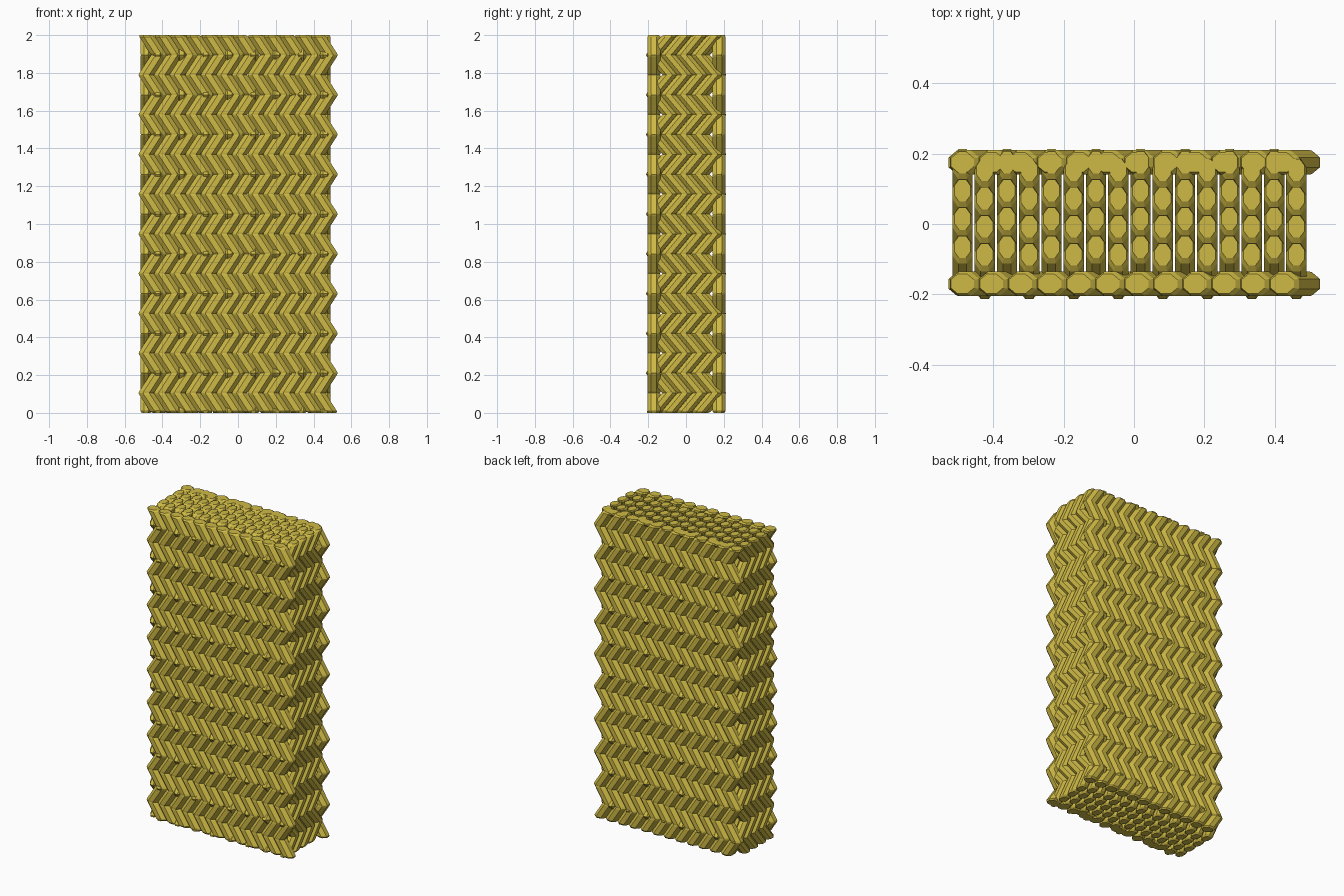
import bpy, bmesh, math

if "Cube" in bpy.data.objects:
    bpy.data.objects.remove(bpy.data.objects["Cube"])

LAYERS = 19
H = 2.0 / LAYERS          # height of one slanted course
SIDES = 8

straw = bpy.data.materials.new("straw_yellow")
straw.diffuse_color = (0.62, 0.49, 0.06, 1)
straw.use_nodes = True
straw.node_tree.nodes["Principled BSDF"].inputs["Base Color"].default_value = straw.diffuse_color


def add_strand(bm, low, high, rx, ry):
    """Zigzag rod between two plan positions, pinched slightly at each course."""
    rings = []
    for i in range(LAYERS):
        a, b = (low, high) if i % 2 == 0 else (high, low)
        for t, s in ((0, 0.8), (0.09, 1), (0.91, 1), (1, 0.8)):
            if t == 0 and i > 0:
                continue
            if 0 < i + t < LAYERS and t in (0, 1):
                s = 0.96
            cx, cy = a[0] + (b[0] - a[0]) * t, a[1] + (b[1] - a[1]) * t
            rings.append([bm.verts.new((
                cx + rx * s * math.cos((k + 0.5) * math.tau / SIDES) * 1.04,
                cy + ry * s * math.sin((k + 0.5) * math.tau / SIDES) * 1.04,
                (i + t) * H)) for k in range(SIDES)])
    for r0, r1 in zip(rings, rings[1:]):
        for k in range(SIDES):
            n = (k + 1) % SIDES
            bm.faces.new((r0[k], r0[n], r1[n], r1[k]))
    bm.faces.new(rings[0][::-1])
    bm.faces.new(rings[-1])


def make_object(name, strands):
    bm = bmesh.new()
    for s in strands:
        add_strand(bm, *s)
    mesh = bpy.data.meshes.new(name)
    bm.to_mesh(mesh)
    bm.free()
    mesh.materials.append(straw)
    bpy.context.collection.objects.link(bpy.data.objects.new(name, mesh))


# front and back sheets: strands zigzag sideways, left at the top
for name, y in (("front_sheet", -0.17), ("back_sheet", 0.175)):
    make_object(name, [((-0.419 + 0.0825 * i, y), (-0.487 + 0.0825 * i, y), 0.043, 0.036)
                       for i in range(12)])

# core: columns of strands zigzag front to back, every other column set forward
core = []
for c in range(16):
    x = -0.487 + 0.0632 * c
    for r in range(4):
        y = 0.175 - 0.08 * r - 0.022 * (c % 2)
        core.append(((x, y - 0.088), (x, y), 0.030, 0.041))
make_object("core_strands", core)
